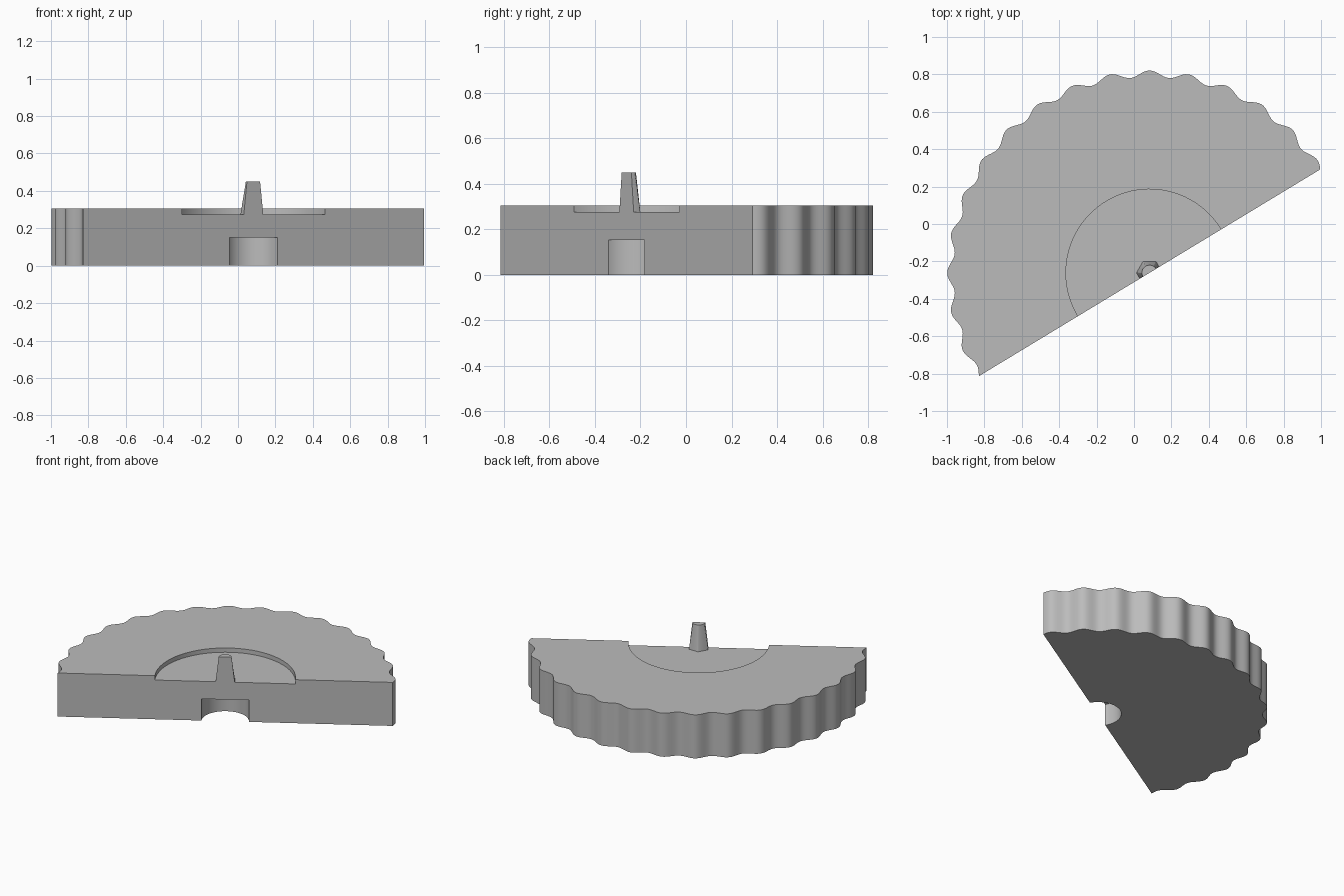
import bpy
import bmesh
from math import cos, sin, pi, radians

CX, CY = 0.083, -0.261        # centre of the full wheel, on the cut line
CUT = radians(31.2)           # direction of the straight cut
HEIGHT, FLOOR = 0.305, 0.275
WAVES = 32

if "Cube" in bpy.data.objects:
    bpy.data.objects.remove(bpy.data.objects["Cube"])

grey = bpy.data.materials.new("plain grey")
grey.use_nodes = True
COLOUR = (0.5, 0.5, 0.5, 1)
grey.diffuse_color = COLOUR
grey.node_tree.nodes["Principled BSDF"].inputs["Base Color"].default_value = COLOUR


def arc(radius, steps, sweep=pi):
    """Points around the centre from the cut line; radius is a function of angle."""
    count = steps + 1 if sweep < 2 * pi else steps
    angles = [CUT + sweep * i / steps for i in range(count)]
    return [(CX + radius(a) * cos(a), CY + radius(a) * sin(a)) for a in angles]


def loft(name, lower, upper, z0, z1):
    """Closed solid between two outlines with equal point counts."""
    bm = bmesh.new()
    low = [bm.verts.new((x, y, z0)) for x, y in lower]
    top = [bm.verts.new((x, y, z1)) for x, y in upper]
    n = len(low)
    for i in range(n):
        j = (i + 1) % n
        bm.faces.new((low[i], low[j], top[j], top[i]))
    bm.faces.new(low[::-1])
    bm.faces.new(top)
    bmesh.ops.recalc_face_normals(bm, faces=bm.faces)
    mesh = bpy.data.meshes.new(name)
    bm.to_mesh(mesh)
    bm.free()
    mesh.materials.append(grey)
    obj = bpy.data.objects.new(name, mesh)
    bpy.context.collection.objects.link(obj)
    return obj


def activate(obj):
    bpy.ops.object.select_all(action='DESELECT')
    obj.select_set(True)
    bpy.context.view_layer.objects.active = obj


def carve(body, name, radius, z0, z1):
    """Cut a round pocket out of the body."""
    ring = arc(lambda a: radius, 96, 2 * pi)
    cutter = loft(name, ring, ring, z0, z1)
    cutter.hide_render = True
    mod = body.modifiers.new(name, 'BOOLEAN')
    mod.operation = 'DIFFERENCE'
    mod.solver = 'EXACT'
    mod.object = cutter
    activate(body)
    bpy.ops.object.modifier_apply(modifier=name)
    bpy.data.objects.remove(cutter)


def wavy(a):
    return 1.064 + 0.0175 * cos(WAVES * (a - pi / 2))


def hexagon(a):
    return 0.07 * cos(pi / 6) / cos(a % (pi / 3) - pi / 6)


# Half wheel with scalloped rim, recess on top and socket below
outline = arc(wavy, 256)
wheel = loft("half_wheel", outline, outline, 0, HEIGHT)
carve(wheel, "top_recess", 0.447, FLOOR, HEIGHT + 0.1)
carve(wheel, "bottom_socket", 0.151, -0.1, 0.152)

# Half pin: hexagonal foot tapering to a round tip
pin = loft("centre_pin", arc(hexagon, 90), arc(lambda a: 0.041, 90), FLOOR, 0.45)

for part in (wheel, pin):
    activate(part)
    bpy.ops.object.shade_smooth_by_angle(angle=radians(30))
